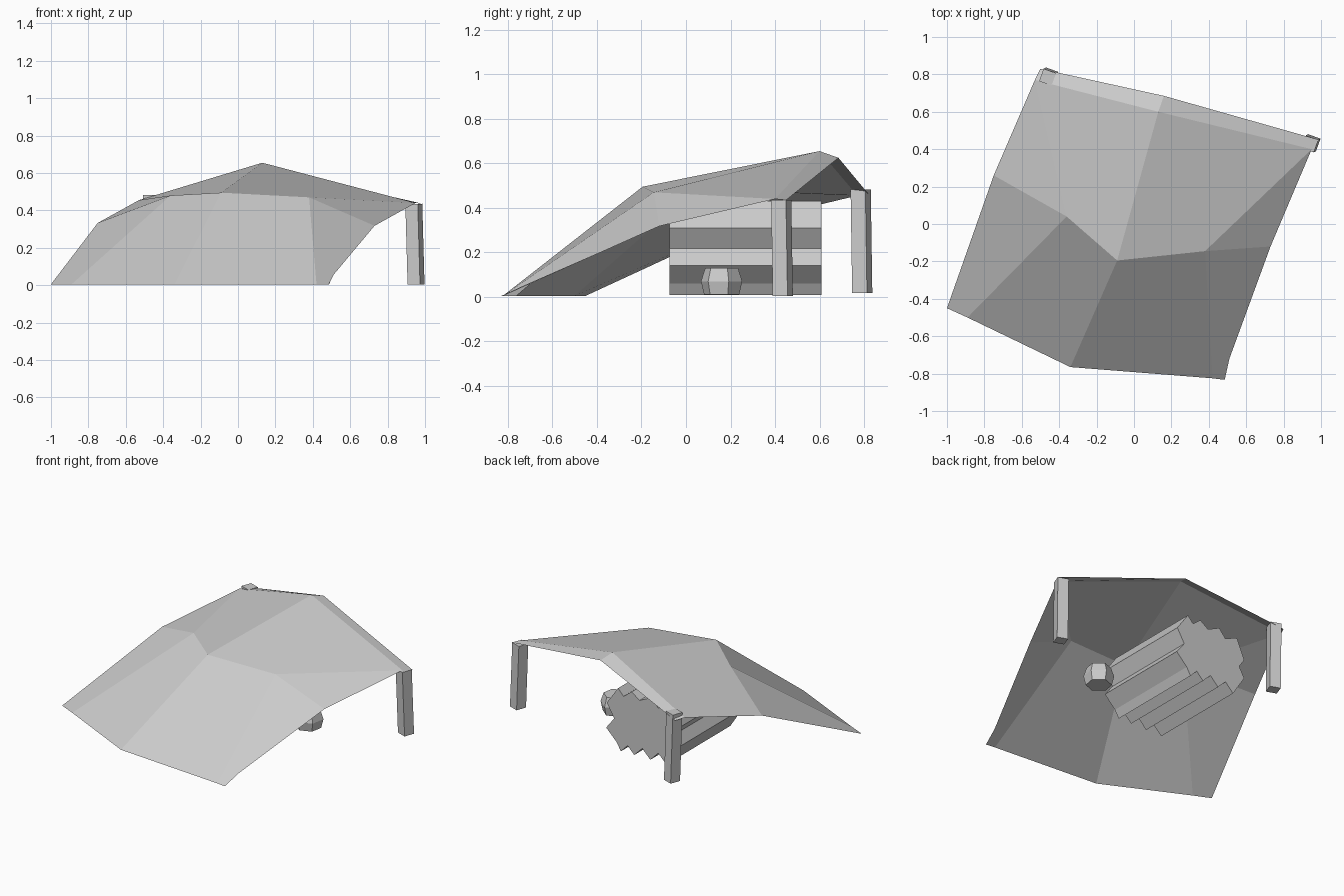
import bpy, bmesh
from math import cos, sin, pi, radians

if "Cube" in bpy.data.objects:
    bpy.data.objects.remove(bpy.data.objects["Cube"])


def make(name, verts, faces):
    bm = bmesh.new()
    vs = [bm.verts.new(v) for v in verts]
    for f in faces:
        bm.faces.new([vs[i] for i in f])
    bmesh.ops.recalc_face_normals(bm, faces=bm.faces)
    mesh = bpy.data.meshes.new(name)
    bm.to_mesh(mesh)
    bm.free()
    ob = bpy.data.objects.new(name, mesh)
    bpy.context.collection.objects.link(ob)
    return ob


def loft(name, rings):
    """Closed solid through rings of equal point count."""
    n = len(rings[0])
    faces = [(r * n + i, r * n + (i + 1) % n, (r + 1) * n + (i + 1) % n, (r + 1) * n + i)
             for r in range(len(rings) - 1) for i in range(n)]
    faces += [tuple(range(n)), tuple(range((len(rings) - 1) * n, len(rings) * n))]
    return make(name, [p for ring in rings for p in ring], faces)


def ring(cx, cy, z, r, n, turn):
    return [(cx + r * cos(turn + 2 * pi * i / n), cy + r * sin(turn + 2 * pi * i / n), z)
            for i in range(n)]


# Canvas sheet: back hem, ridge, fold, ground edge
back = [(-.50, .83, .45), (.16, .685, .625), (.99, .45, .435)]
ridge = [(-.53, .77, .455), (.13, .60, .655), (.95, .40, .44)]
fold = [(-.75, .26, .333), (-.36, .04, .48), (-.09, -.195, .495), (.38, -.145, .47), (.73, -.12, .318)]
ground = [(-1, -.45, .005), (-.89, -.50, .005), (-.34, -.765, .003), (.42, -.825, .003),
          (.485, -.833, .003), (.51, -.72, .055)]
faces = [(0, 1, 4, 3), (1, 2, 5, 4),
         (3, 7, 6), (3, 4, 8, 7), (4, 5, 9, 8), (5, 10, 9),
         (6, 7, 12, 11), (7, 8, 13, 12), (8, 9, 14, 13), (9, 10, 16, 15, 14)]
make("canvas_sheet", back + ridge + fold + ground, faces)

# Square posts, leaning slightly
for name, cx, cy, z0, z1 in (("right_post", .952, .435, .003, .435),
                             ("left_post", -.45, .792, .018, .482)):
    turn = radians(45 - 20)
    loft(name, [ring(cx, cy, z0, .05, 4, turn), ring(cx - .012, cy - .007, z1, .05, 4, turn)])

# Log stack: bumpy section extruded front to back
section = [(.06, .008), (.09, .06), (.17, .14), (.11, .217), (.165, .31), (.08, .43),
           (.04, .385), (-.02, .432), (-.08, .39), (-.17, .432), (-.22, .375), (-.31, .415),
           (-.37, .28), (-.33, .22), (-.37, .15), (-.28, .01), (-.22, .07), (-.16, .01),
           (-.10, .07), (-.04, .01), (.01, .06)]
loft("log_stack", [[(x, y, z) for x, z in section] for y in (-.075, .61)])

# Low stone beside the stack
loft("stone", [ring(.416, .16, z, r, 6, radians(20)) for z, r in ((.01, .08), (.07, .094), (.13, .075))])
